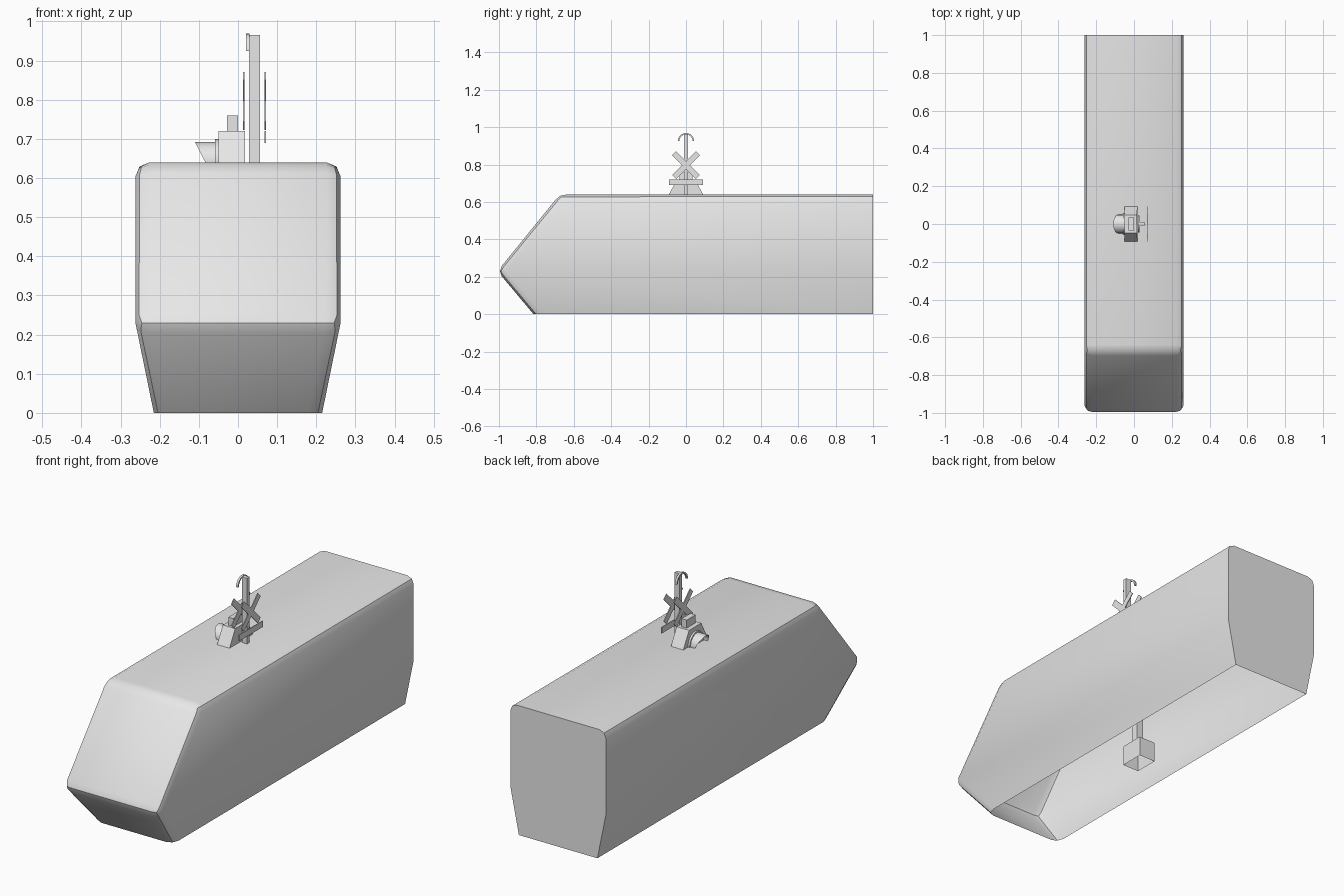
import bpy, bmesh, math
from mathutils import Matrix, Vector

cube = bpy.data.objects.get("Cube")
if cube:
    bpy.data.objects.remove(cube, do_unlink=True)

grey = bpy.data.materials.new("plain_grey")
grey.use_nodes = True
grey.diffuse_color = (0.8, 0.8, 0.8, 1)
grey.node_tree.nodes["Principled BSDF"].inputs["Base Color"].default_value = (0.8, 0.8, 0.8, 1)


def finish(name, bm, smooth=None):
    bmesh.ops.recalc_face_normals(bm, faces=bm.faces)
    mesh = bpy.data.meshes.new(name)
    bm.to_mesh(mesh)
    bm.free()
    obj = bpy.data.objects.new(name, mesh)
    bpy.context.collection.objects.link(obj)
    mesh.materials.append(grey)
    if smooth:
        bpy.ops.object.select_all(action='DESELECT')
        obj.select_set(True)
        bpy.context.view_layer.objects.active = obj
        bpy.ops.object.shade_smooth_by_angle(angle=math.radians(smooth))
    return obj


def box(name, lo, hi, top_y=1.0, turn=0.0, open_bottom=False):
    """Box between two corners; top_y narrows the top, turn spins it about x."""
    lo, hi = Vector(lo), Vector(hi)
    bm = bmesh.new()
    bmesh.ops.create_cube(bm, size=1)
    for v in bm.verts:
        if v.co.z > 0:
            v.co.y *= top_y
    if open_bottom:
        bm.faces.ensure_lookup_table()
        bmesh.ops.delete(bm, geom=[min(bm.faces, key=lambda f: f.calc_center_median().z)],
                         context='FACES_ONLY')
    bm.transform(Matrix.Translation((lo + hi) / 2) @ Matrix.Rotation(turn, 4, 'X')
                 @ Matrix.Diagonal((*(hi - lo), 1)))
    return finish(name, bm)


# Car body: wedge-nosed shell, tapering below the waist, open underneath
WIDE, LOW, WAIST, ROOF, TIP = 0.262, 0.215, 0.23, 0.64, -1.008
bm = bmesh.new()
outline = [(1, 0, LOW), (1, WAIST, WIDE), (1, ROOF, WIDE),
           (-0.675, ROOF, WIDE), (TIP, WAIST, WIDE), (-0.815, 0, LOW)]
left = [bm.verts.new((w, y, z)) for y, z, w in outline]
right = [bm.verts.new((-w, y, z)) for y, z, w in outline]
for side in (left, right):
    bm.faces.new([side[i] for i in (1, 2, 3, 4)])
    bm.faces.new([side[i] for i in (0, 1, 4, 5)])
for i in range(len(outline)):
    j = (i + 1) % len(outline)
    bm.faces.new((left[i], left[j], right[j], right[i]))
bmesh.ops.recalc_face_normals(bm, faces=bm.faces)
rounded = [bm.edges.get((s[i], s[i + 1])) for s in (left, right) for i in (2, 3, 4)]
rounded += [bm.edges.get((left[i], right[i])) for i in (3, 4)]
bmesh.ops.bevel(bm, geom=rounded, offset=0.036, segments=2, profile=0.5,
                affect='EDGES', clamp_overlap=False)
bm.normal_update()
bmesh.ops.delete(bm, geom=[f for f in bm.faces if f.normal.z < -0.99], context='FACES_ONLY')
finish("car_body", bm, 30)

# Signal foot and mast inside the shell, and the mast top above the roof
box("signal_foot", (-0.075, -0.06, 0), (0.015, 0.06, 0.1), open_bottom=True)
box("signal_mast", (-0.04, -0.018, 0.1), (-0.003, 0.018, 0.6))
box("mast_top", (-0.028, -0.035, 0.71), (0, 0.035, 0.76))

# Lamp housing with sloped ends
box("lamp_housing", (-0.05, -0.092, 0.64), (0.018, 0.092, 0.72), top_y=0.52)
box("lamp_housing_lower", (-0.05, -0.092, 0.56), (0.018, 0.092, 0.64))

# Lamp hood: tube with a slanted mouth, and its lens and collar
bm = bmesh.new()
N, CENTRE, R = 20, 0.643, 0.049
angles = [2 * math.pi * i / N for i in range(N)]
back = [bm.verts.new((-0.05, R * math.cos(a), CENTRE + R * math.sin(a))) for a in angles]
mouth = [bm.verts.new((-0.085 - 0.025 * math.sin(a), R * math.cos(a),
                       CENTRE + R * math.sin(a))) for a in angles]
for i in range(N):
    j = (i + 1) % N
    bm.faces.new((back[i], back[j], mouth[j], mouth[i]))
finish("lamp_hood", bm, 40)

for name, radius, x, depth in (("lamp_collar", 0.056, -0.054, 0.01),
                               ("lamp_lens", 0.047, -0.061, 0.006)):
    bm = bmesh.new()
    bmesh.ops.create_cone(bm, cap_ends=True, segments=N, radius1=radius, radius2=radius,
                          depth=depth)
    bm.transform(Matrix.Translation((x, 0, CENTRE)) @ Matrix.Rotation(math.pi / 2, 4, 'Y'))
    finish(name, bm, 40)

# Sign post with crossed boards on both faces and a flat bar
box("sign_post", (0.028, -0.01, 0.56), (0.056, 0.01, 0.965))
for face, x in (("outer", 0.07), ("inner", 0.015)):
    for lean, turn in (("rising", math.pi / 4), ("falling", -math.pi / 4)):
        box(f"{face}_board_{lean}", (x - 0.002, -0.09, 0.782), (x + 0.002, 0.09, 0.812),
            turn=turn)
box("sign_bar", (0.068, -0.092, 0.69), (0.072, 0.092, 0.72))

# Curved hooks at the top of the post
for side, s in (("left", 1), ("right", -1)):
    bm = bmesh.new()
    rows = []
    for i in range(7):
        a = math.pi / 2 * i / 6
        rows.append([bm.verts.new((x, s * r * math.sin(a), 0.925 + r * math.cos(a)))
                     for x, r in ((0.02, 0.036), (0.03, 0.036), (0.03, 0.044), (0.02, 0.044))])
    for a, b in zip(rows, rows[1:]):
        for k in range(4):
            m = (k + 1) % 4
            bm.faces.new((a[k], a[m], b[m], b[k]))
    bm.faces.new(rows[0])
    bm.faces.new(rows[-1])
    finish(f"top_hook_{side}", bm, 30)
